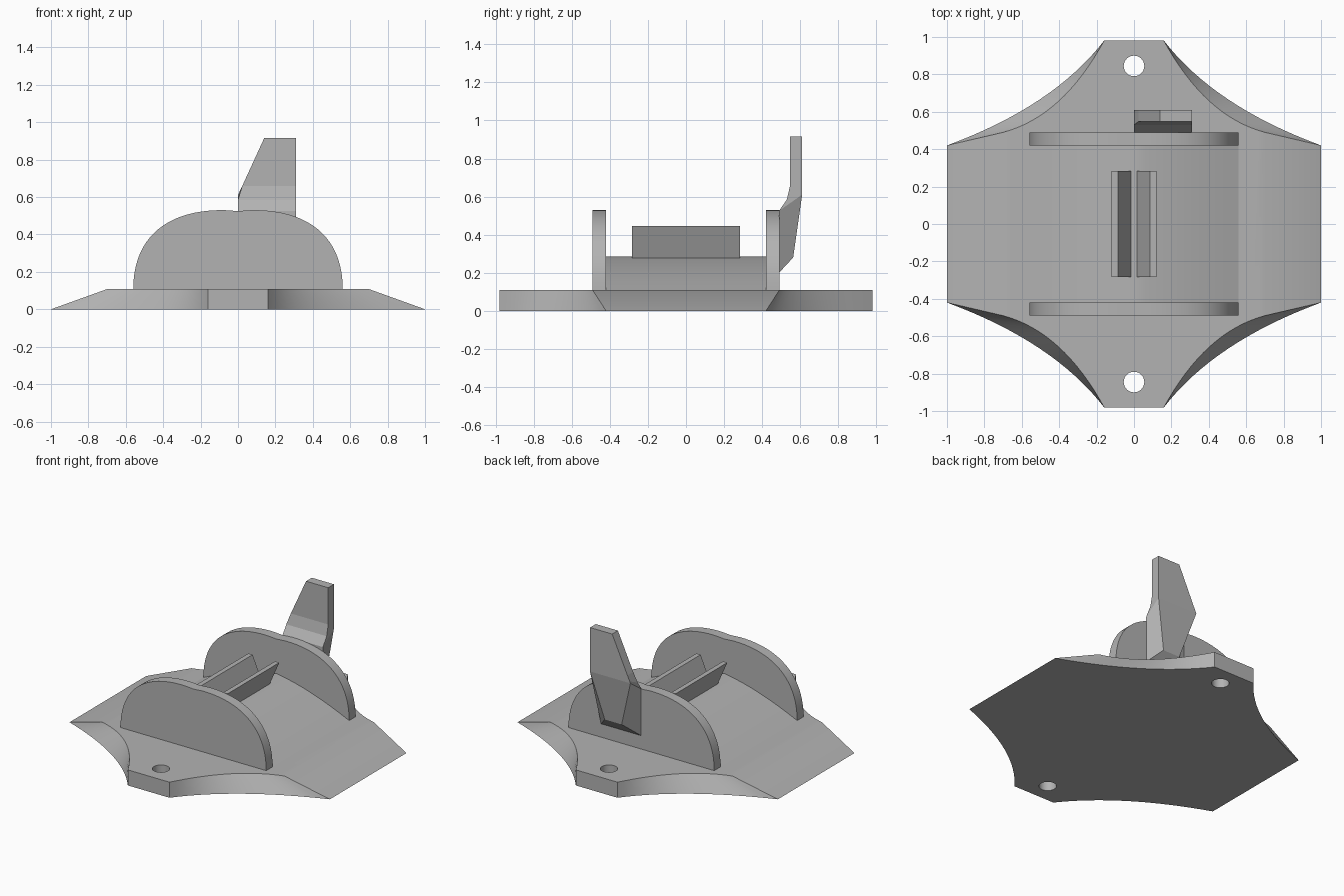
import bpy, bmesh
from mathutils import Vector

cube = bpy.data.objects.get("Cube")
if cube:
    bpy.data.objects.remove(cube, do_unlink=True)

# One plain grey for the whole part
GREY = (0.45, 0.45, 0.45, 1)
grey = bpy.data.materials.new("plain grey")
grey.diffuse_color = GREY
grey.use_nodes = True
grey.node_tree.nodes["Principled BSDF"].inputs["Base Color"].default_value = GREY


def bezier(points, n):
    """Sample a Bezier curve of any degree."""
    out = []
    for i in range(n + 1):
        p = [Vector(q) for q in points]
        while len(p) > 1:
            p = [a.lerp(b, i / n) for a, b in zip(p, p[1:])]
        out.append(tuple(p[0]))
    return out


def loft(name, rings):
    """Skin a solid through closed rings with equal point counts."""
    bm = bmesh.new()
    rows = [[bm.verts.new(p) for p in ring] for ring in rings]
    n = len(rows[0])
    for a, b in zip(rows, rows[1:]):
        for i in range(n):
            j = (i + 1) % n
            bm.faces.new((a[i], a[j], b[j], b[i]))
    bm.faces.new(rows[0])
    bm.faces.new(rows[-1])
    bmesh.ops.recalc_face_normals(bm, faces=bm.faces)
    mesh = bpy.data.meshes.new(name)
    bm.to_mesh(mesh)
    bm.free()
    mesh.materials.append(grey)
    ob = bpy.data.objects.new(name, mesh)
    bpy.context.collection.objects.link(ob)
    return ob


def extrude_y(name, profile, y0, y1):
    """Extrude an x-z profile along y."""
    return loft(name, [[(x, y, z) for x, z in profile] for y in (y0, y1)])


def activate(ob):
    bpy.ops.object.select_all(action='DESELECT')
    ob.select_set(True)
    bpy.context.view_layer.objects.active = ob


def smooth(ob):
    activate(ob)
    bpy.ops.object.shade_smooth_by_angle(angle=0.5)


def outline(quarter, z):
    """Mirror a quarter outline into a full ring."""
    half = quarter + [(x, -y) for x, y in reversed(quarter)]
    return [(x, y, z) for x, y in half + [(-x, -y) for x, y in half]]


# Base plate with concave corners and sloping ends
TOP = 0.108
lower = bezier([(0.16, 0.98), (0.43, 0.63), (1, 0.42)], 16)
upper = bezier([(0.16, 0.98), (0.38, 0.575), (0.7, 0.49)], 16)
base = loft("base_plate", [outline(lower, 0), outline(upper, TOP)])

# Mounting holes
for y in (-0.845, 0.845):
    bpy.ops.mesh.primitive_cylinder_add(vertices=32, radius=0.055, depth=1, location=(0, y, 0))
    cutter = bpy.context.object
    cutter.hide_render = True
    activate(base)
    mod = base.modifiers.new("hole", 'BOOLEAN')
    mod.operation = 'DIFFERENCE'
    mod.solver = 'EXACT'
    mod.object = cutter
    bpy.ops.object.modifier_apply(modifier=mod.name)
    bpy.data.objects.remove(cutter, do_unlink=True)
smooth(base)

# Rounded end walls
curve = bezier([(0.56, TOP), (0.56, 0.40), (0.36, 0.535), (0.07, 0.53)], 20)
arch = curve + [(0, 0.525)] + [(-x, z) for x, z in reversed(curve)]
for name, y in (("front_wall", -0.49), ("back_wall", 0.42)):
    smooth(extrude_y(name, arch, y, y + 0.07))

# Low hump between the walls
hump = bezier([(0.56, TOP), (0.25, 0.25), (0, 0.285)], 8)
hump += [(-x, z) for x, z in reversed(hump[:-1])]
smooth(extrude_y("hump", hump, -0.42, 0.42))

# Pair of splayed ribs on the hump
for name, s in (("left_rib", 1), ("right_rib", -1)):
    rib = [(0.003, 0.255), (0.036, 0.255), (0.119, 0.445), (0.086, 0.445)]
    extrude_y(name, [(s * x, z) for x, z in rib], -0.283, 0.283)


# Finger tab on the back wall
def section(x0, x1, yf, zf, b0, b1, yb, zb):
    return [(x0, yf, zf), (x1, yf, zf), (b1, yb, zb), (b0, yb, zb)]


R = 0.31
tab = loft("finger_tab", [
    section(0, R, 0.489, 0.2, 0.1, 0.23, 0.563, 0.28),
    section(0, R, 0.489, 0.525, 0, R, 0.61, 0.61),
    section(0, R, 0.53, 0.585, 0.005, R, 0.61, 0.622),
    section(0.023, R, 0.547, 0.66, 0.023, R, 0.61, 0.66),
    section(0.14, R, 0.547, 0.915, 0.14, R, 0.61, 0.915),
])
